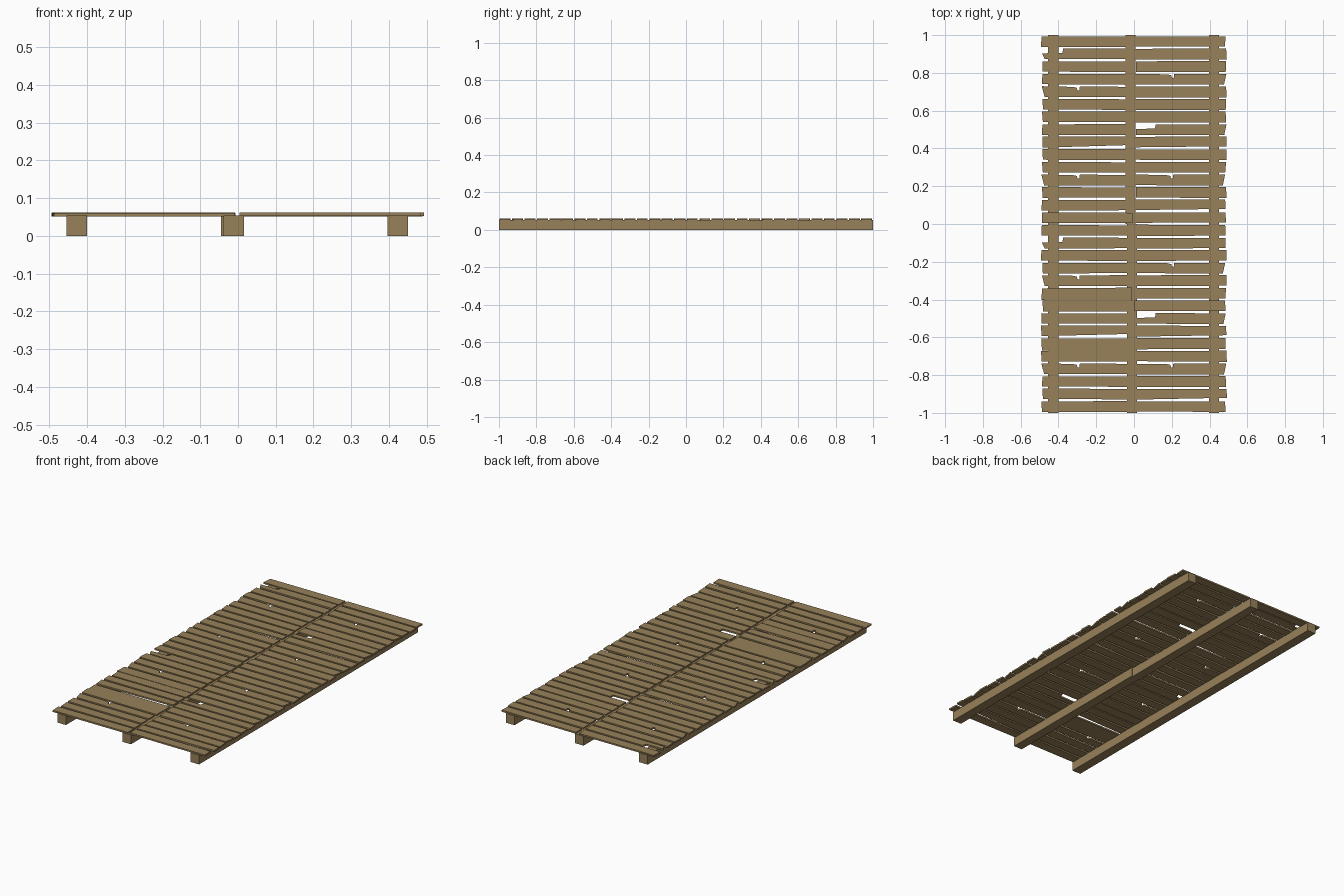
import bpy
import bmesh
import random

random.seed(4)
if "Cube" in bpy.data.objects:
    bpy.data.objects.remove(bpy.data.objects["Cube"])

wood = bpy.data.materials.new("weathered wood")
wood.use_nodes = True
colour = (0.31, 0.22, 0.10, 1)
wood.diffuse_color = colour
wood.node_tree.nodes["Principled BSDF"].inputs["Base Color"].default_value = colour

ROWS = 15               # planks in each section
PITCH = 1 / ROWS
HALF = 0.028            # half plank width
BOTTOM, TOP = 0.052, 0.061


def make_object(name, bm):
    bmesh.ops.recalc_face_normals(bm, faces=bm.faces)
    mesh = bpy.data.meshes.new(name)
    bm.to_mesh(mesh)
    bm.free()
    mesh.materials.append(wood)
    obj = bpy.data.objects.new(name, mesh)
    bpy.context.collection.objects.link(obj)


def add_slab(bm, outline, bottom, top):
    """Extrude an outline in x and y up from bottom to top."""
    face = bm.faces.new([bm.verts.new((x, y, bottom)) for x, y in outline])
    result = bmesh.ops.extrude_face_region(bm, geom=[face])
    verts = [v for v in result["geom"] if isinstance(v, bmesh.types.BMVert)]
    bmesh.ops.translate(bm, verts=verts, vec=(0, 0, top - bottom))


def beam(name, x0, x1, y0, y1):
    bm = bmesh.new()
    add_slab(bm, [(x0, y0), (x1, y0), (x1, y1), (x0, y1)], 0, BOTTOM + 0.002)
    make_object(name, bm)


def jitter(amount):
    return random.uniform(-amount, amount)


# Splits: short cracks in the back edge of a plank, at the given x
CRACKS = {"right": {4: -0.295, 11: -0.295}, "left": {3: 0.205, 11: 0.2}}
# Broken back corners: the x where the break ends
BREAKS = {"right": {1: -0.375}, "left": {7: 0.115}}
# Planks tapered along the front edge
TAPERS = {"right": {8: 0.013}, "left": {8: 0.006, 13: 0.008}}
# Wide planks that close the gap to the next row
CLOSED = {("right", "front"): (5, 9)}


def plank(bm, side, section, row, y):
    """One worn plank with its crack, broken corner or taper."""
    if side == "right":
        x0, x1 = -0.488 + jitter(0.004), -0.011 + jitter(0.004)
    else:
        x0, x1 = 0.007 + jitter(0.004), 0.486 + jitter(0.004)
    front, back = y - HALF, y + HALF
    if row in CLOSED.get((side, section), ()):
        front -= PITCH - 2 * HALF
    taper = TAPERS[side].get(row, jitter(0.002))
    crack = CRACKS[side].get(row)
    broken = BREAKS[side].get(row)
    slant = 0.012 if crack or broken else jitter(0.004)
    outer_left, outer_right = (slant, 0) if side == "right" else (0, slant)

    outline = [(x0 + outer_left, front + jitter(0.002)),
               (x1 - outer_right, front + taper),
               (x1, back + jitter(0.002))]
    if crack:
        outline += [(crack + 0.008, back), (crack + 0.005, back - 0.022),
                    (crack - 0.004, back - 0.02), (crack - 0.008, back - 0.007),
                    (crack - 0.03, back - 0.002)]
    if broken:
        outline += [(broken, back), (broken - 0.004, back - 0.023)]
        back -= 0.025
    outline.append((x0 - outer_left / 4, back + jitter(0.002)))
    lift = jitter(0.001)
    add_slab(bm, outline, BOTTOM + lift, TOP + lift)


# Deck planks, two columns in each of two matching sections
for section, y_back in (("front", 0), ("back", 1)):
    for side in ("left", "right"):
        bm = bmesh.new()
        for row in range(ROWS):
            plank(bm, side, section, row, y_back - (row + 0.5) * PITCH)
        make_object(f"{section}_{side}_planks", bm)

# Bearers under the deck
for section, y0, y1, shift in (("front", -1, 0, 0.007), ("back", 0, 1, 0)):
    beam(f"{section}_right_beam", -0.455, -0.4, y0, y1)
    beam(f"{section}_left_beam", 0.396, 0.451, y0, y1)
    beam(f"{section}_middle_beam", -0.045 + shift, 0.009 + shift, y0, y1)
